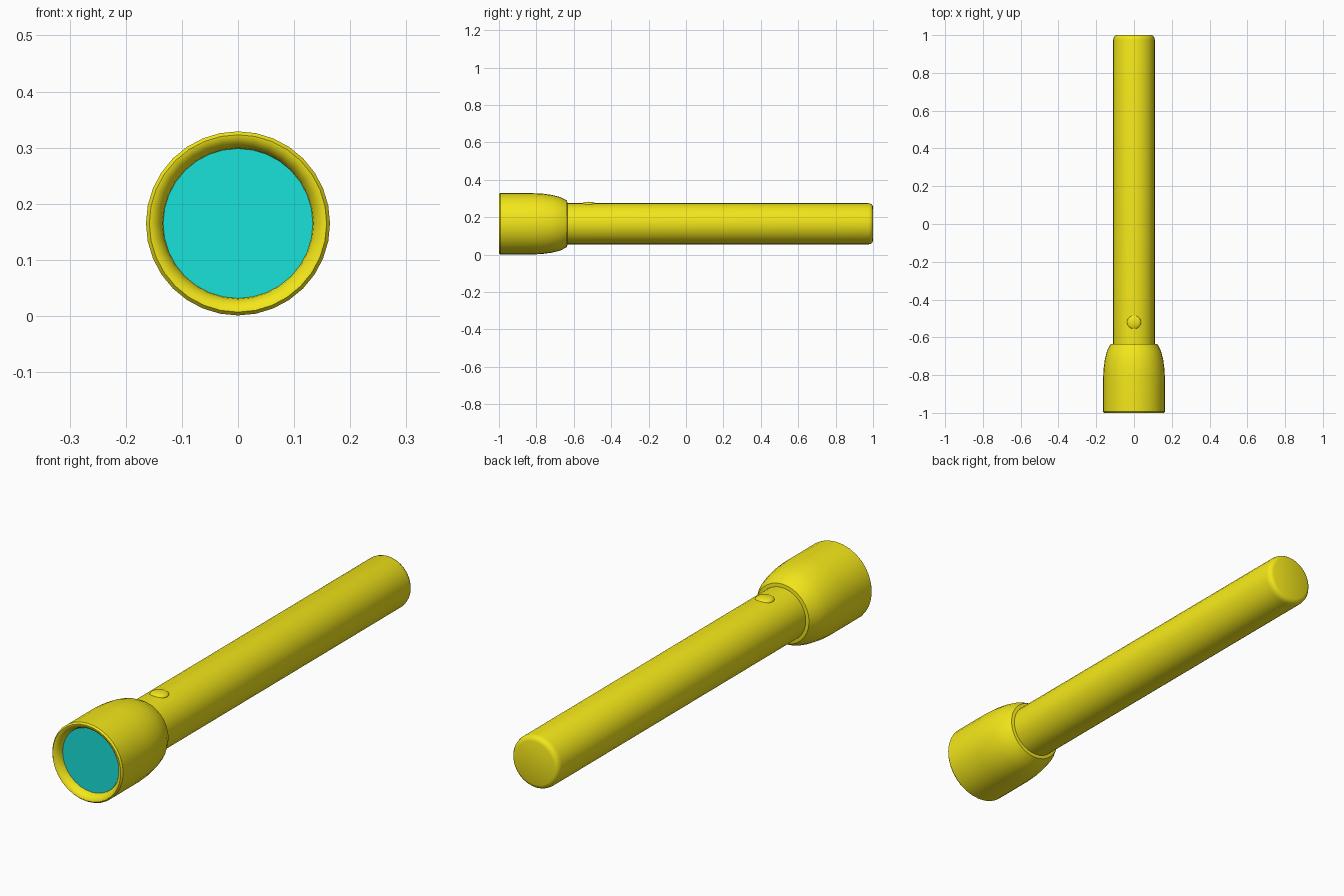
import bpy, math

if "Cube" in bpy.data.objects:
    bpy.data.objects.remove(bpy.data.objects["Cube"])

AXIS_Z = 0.165
SIDES = 32


def material(name, color):
    m = bpy.data.materials.new(name)
    m.diffuse_color = color
    m.use_nodes = True
    m.node_tree.nodes["Principled BSDF"].inputs["Base Color"].default_value = m.diffuse_color
    return m


yellow = material("yellow_shell", (0.9, 0.8, 0.01, 1))
cyan = material("cyan_glass", (0.01, 0.75, 0.7, 1))


def finish(ob, mat, angle=40):
    ob.data.materials.append(mat)
    bpy.ops.object.select_all(action='DESELECT')
    ob.select_set(True)
    bpy.context.view_layer.objects.active = ob
    bpy.ops.object.shade_smooth_by_angle(angle=math.radians(angle))


def lathe(name, profile, mat, cap_start=False, cap_end=False):
    """Spin (radius, y) points about the long axis."""
    verts, faces = [], []
    for r, y in profile:
        for i in range(SIDES):
            a = 2 * math.pi * i / SIDES
            verts.append((r * math.cos(a), y, AXIS_Z + r * math.sin(a)))
    for k in range(len(profile) - 1):
        for i in range(SIDES):
            j = (i + 1) % SIDES
            a, b = k * SIDES, (k + 1) * SIDES
            faces.append((a + i, b + i, b + j, a + j))
    if cap_start:
        faces.append(tuple(range(SIDES)))
    if cap_end:
        s = (len(profile) - 1) * SIDES
        faces.append(tuple(reversed(range(s, s + SIDES))))
    me = bpy.data.meshes.new(name)
    me.from_pydata(verts, [], faces)
    ob = bpy.data.objects.new(name, me)
    bpy.context.collection.objects.link(ob)
    finish(ob, mat)
    return ob


# Handle tube with rounded tail
lathe("handle", [(0.11, -0.66), (0.11, 0.975), (0.107, 0.988),
                 (0.101, 0.996), (0.09, 1.0)], yellow, cap_end=True)

# Flared head: recessed inner lip, rounded rim, outer shell, rear collar
lathe("head", [(0.133, -0.965), (0.135, -0.978), (0.142, -0.991), (0.152, -0.999),
               (0.158, -1.0), (0.164, -0.993), (0.164, -0.82), (0.161, -0.765),
               (0.154, -0.715), (0.143, -0.672), (0.124, -0.636), (0.109, -0.634)], yellow)

# Lens disc
lathe("lens", [(0.134, -0.968), (0.134, -0.96)], cyan, cap_start=True, cap_end=True)

# Domed push button
bpy.ops.mesh.primitive_uv_sphere_add(segments=24, ring_count=12, radius=1,
                                     location=(0, -0.52, 0.27))
button = bpy.context.object
button.name = "button"
button.scale = (0.037, 0.037, 0.013)
finish(button, yellow, 60)
